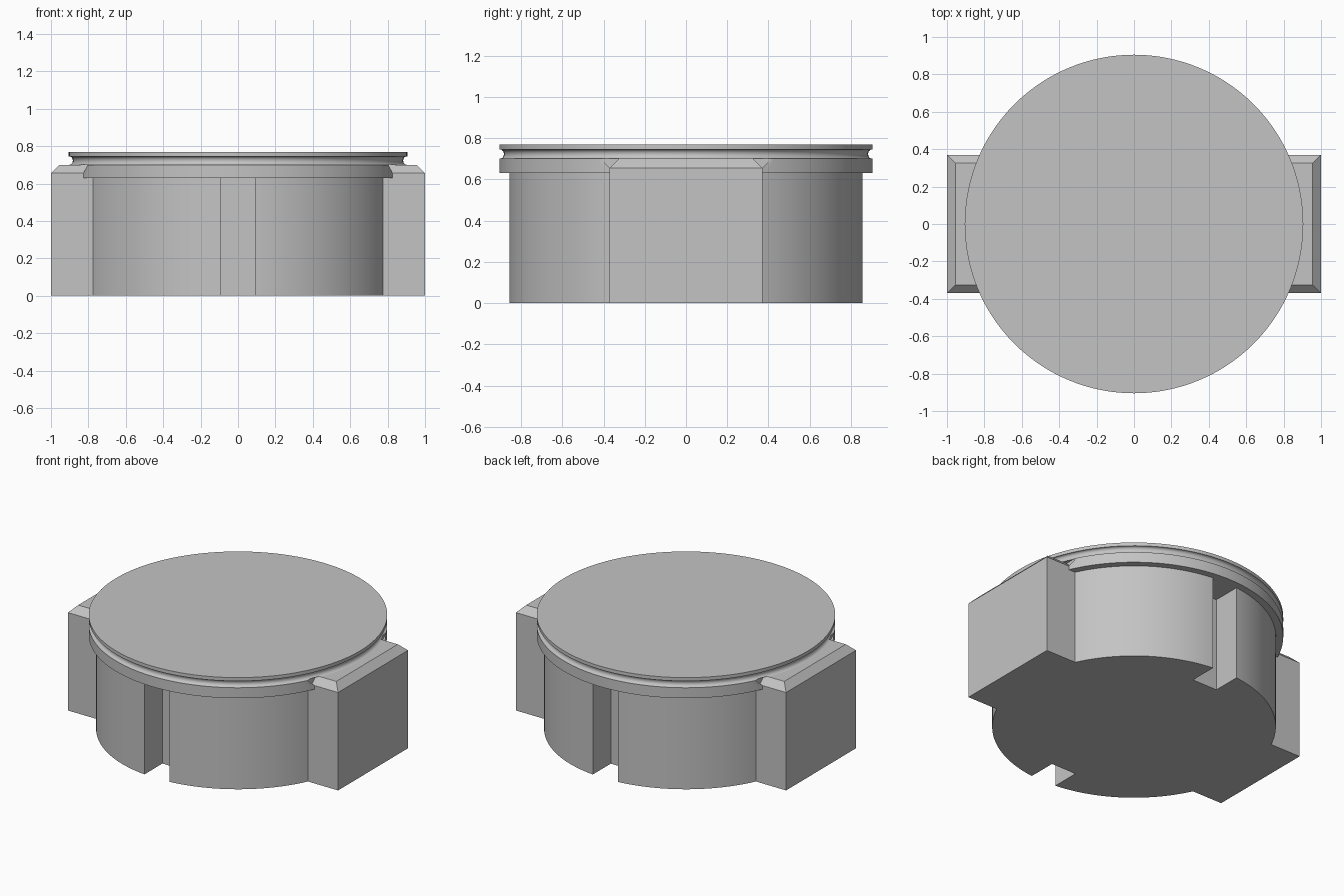
import bpy, bmesh, math

if "Cube" in bpy.data.objects:
    bpy.data.objects.remove(bpy.data.objects["Cube"])

GREY = bpy.data.materials.new("plain grey")
GREY.diffuse_color = (0.55, 0.55, 0.55, 1)
GREY.use_nodes = True
GREY.node_tree.nodes["Principled BSDF"].inputs["Base Color"].default_value = GREY.diffuse_color


def finish(name, bm):
    bmesh.ops.recalc_face_normals(bm, faces=bm.faces)
    me = bpy.data.meshes.new(name)
    bm.to_mesh(me)
    bm.free()
    ob = bpy.data.objects.new(name, me)
    bpy.context.collection.objects.link(ob)
    me.materials.append(GREY)
    return ob


def revolve(name, profile, n=128):
    """Closed solid of revolution; profile runs bottom to top, off the axis."""
    bm = bmesh.new()
    rings = [[bm.verts.new((r * math.cos(2 * math.pi * i / n),
                            r * math.sin(2 * math.pi * i / n), z)) for i in range(n)]
             for r, z in profile]
    for a, b in zip(rings, rings[1:]):
        for i in range(n):
            j = (i + 1) % n
            bm.faces.new((a[i], a[j], b[j], b[i]))
    bm.faces.new(rings[0])
    bm.faces.new(rings[-1])
    return finish(name, bm)


def prism(name, start, offset):
    """Solid made by sweeping a polygon along an offset."""
    bm = bmesh.new()
    a = [bm.verts.new(p) for p in start]
    b = [bm.verts.new([c + d for c, d in zip(p, offset)]) for p in start]
    bm.faces.new(a)
    bm.faces.new(b)
    for i in range(len(a)):
        j = (i + 1) % len(a)
        bm.faces.new((a[i], a[j], b[j], b[i]))
    return finish(name, bm)


def combine(target, other, operation):
    mod = target.modifiers.new("cut", 'BOOLEAN')
    mod.operation = operation
    mod.solver = 'EXACT'
    mod.object = other
    bpy.context.view_layer.objects.active = target
    bpy.ops.object.modifier_apply(modifier=mod.name)
    bpy.data.objects.remove(other)


# Round drum with flange, concave groove and flat lid
groove = []
for k in range(9):
    t = math.pi * k / 8
    groove.append((0.902 - 0.019 * math.sin(t), 0.7225 - 0.0225 * math.cos(t)))
profile = ([(0.86, 0), (0.86, 0.63), (0.905, 0.63), (0.905, 0.70)] + groove
           + [(0.905, 0.745), (0.905, 0.768)])
housing = revolve("round_housing", profile)

# Side blocks with a sloped outer top edge
for s in (-1, 1):
    outline = [(0.5, 0), (1, 0), (1, 0.655), (0.955, 0.70), (0.5, 0.70)]
    block = prism("side_block", [(s * x, -0.37, z) for x, z in outline], (0, 0.74, 0))
    combine(housing, block, 'UNION')

# Vertical key slots in the front and back of the drum
for s in (-1, 1):
    slot = prism("slot_cutter", [(-0.094, s * 0.665, -0.1), (0.091, s * 0.665, -0.1),
                                 (0.091, s * 0.665, 0.63), (-0.094, s * 0.665, 0.63)],
                 (0, s * 0.3, 0))
    combine(housing, slot, 'DIFFERENCE')

# V cuts that slope the block sides and nick the flange
for sx in (-1, 1):
    for sy in (-1, 1):
        vee = prism("vee_cutter", [(sx * 0.805, sy * 0.37, 0.655),
                                   (sx * 0.805, sy * 0.323, 0.702),
                                   (sx * 0.805, sy * 0.417, 0.702)], (sx * 0.3, 0, 0))
        combine(housing, vee, 'DIFFERENCE')

# Smooth round walls, keep edges crisp
bpy.ops.object.select_all(action='DESELECT')
housing.select_set(True)
bpy.context.view_layer.objects.active = housing
bpy.ops.object.shade_smooth_by_angle(angle=math.radians(30))
